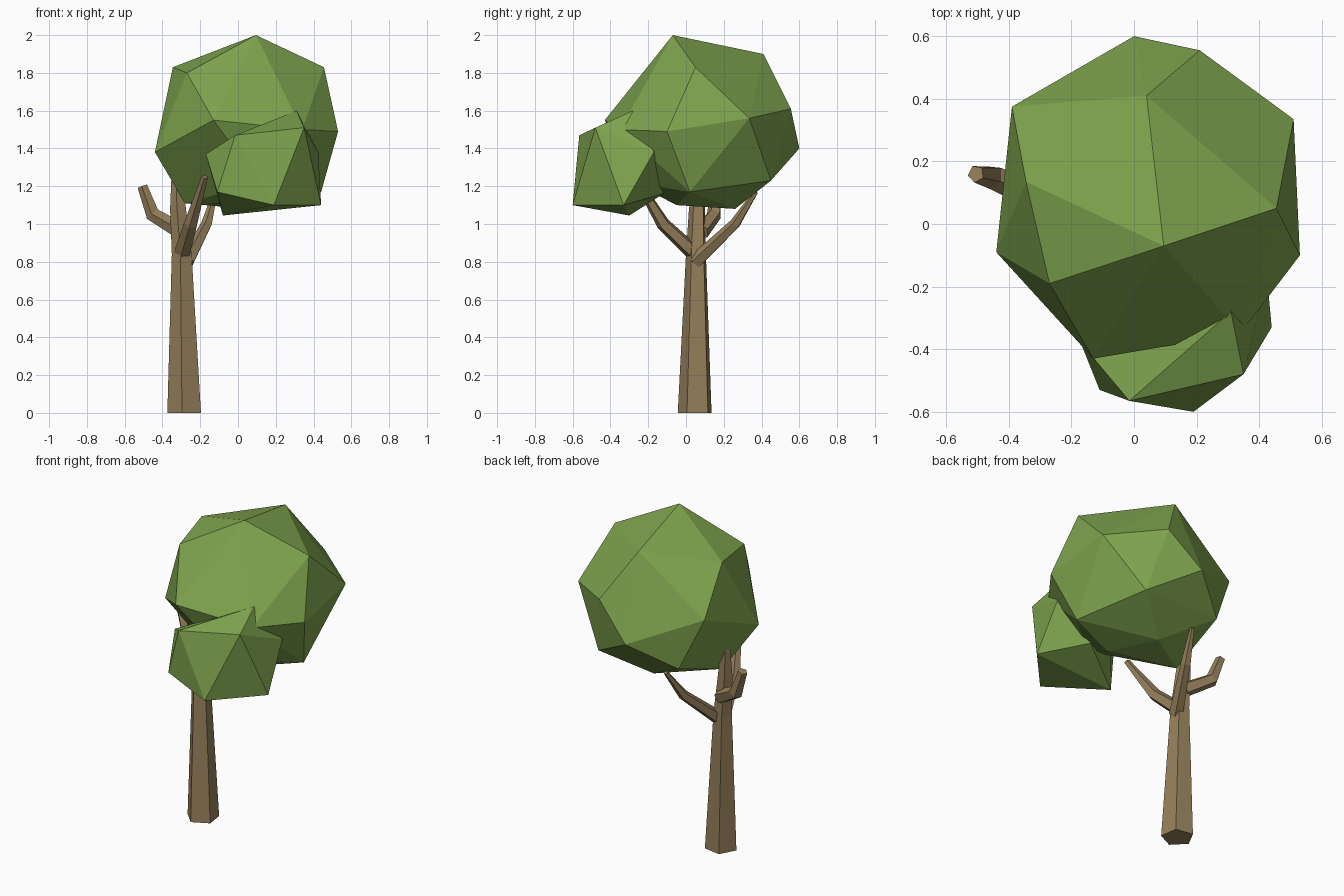
import bpy, bmesh, math
from mathutils import Vector

if "Cube" in bpy.data.objects:
    bpy.data.objects.remove(bpy.data.objects["Cube"])


def material(name, rgb):
    m = bpy.data.materials.new(name)
    m.diffuse_color = (*rgb, 1)
    m.use_nodes = True
    m.node_tree.nodes["Principled BSDF"].inputs["Base Color"].default_value = m.diffuse_color
    return m


LEAF = material("leaf green", (0.21, 0.37, 0.076))
BARK = material("bark brown", (0.305, 0.215, 0.105))


def finish(bm, name, mat):
    bmesh.ops.recalc_face_normals(bm, faces=bm.faces[:])
    me = bpy.data.meshes.new(name)
    bm.to_mesh(me)
    bm.free()
    me.materials.append(mat)
    ob = bpy.data.objects.new(name, me)
    bpy.context.collection.objects.link(ob)


def hull(name, points):
    """Faceted leaf clump wrapped round a few corner points."""
    bm = bmesh.new()
    for p in points:
        bm.verts.new(p)
    out = bmesh.ops.convex_hull(bm, input=bm.verts[:])
    loose = [v for v in bm.verts if not v.link_faces]
    bmesh.ops.delete(bm, geom=loose, context='VERTS')
    finish(bm, name, LEAF)


def limb(name, path, sides=5, start=260):
    """Tapered tube through (x, y, z, radius) stations."""
    bm = bmesh.new()
    pts = [Vector(p[:3]) for p in path]
    rings = []
    for i, p in enumerate(pts):
        t = pts[min(i + 1, len(pts) - 1)] - pts[max(i - 1, 0)]
        if name == "trunk" :
            t = Vector((0, 0, 1))
        q = Vector((0, 0, 1)).rotation_difference(t.normalized())
        ring = []
        for k in range(sides):
            a = math.radians(start) + 2 * math.pi * k / sides
            off = Vector((math.cos(a), math.sin(a), 0)) * path[i][3]
            ring.append(bm.verts.new(p + q @ off))
        rings.append(ring)
    for lo, hi in zip(rings, rings[1:]):
        for k in range(sides):
            n = (k + 1) % sides
            bm.faces.new((lo[k], lo[n], hi[n], hi[k]))
    bm.faces.new(rings[0][::-1])
    bm.faces.new(rings[-1])
    finish(bm, name, BARK)


# Trunk and its branches
limb("trunk", [(-0.28, 0.05, 0, 0.095), (-0.295, 0.055, 0.84, 0.056),
               (-0.315, 0.06, 1.08, 0.045), (-0.33, 0.075, 1.36, 0.018)])
limb("front_branch", [(-0.30, 0.06, 0.83, 0.045), (-0.25, -0.12, 1.0, 0.037),
                      (-0.175, -0.27, 1.25, 0.018)])
limb("left_branch", [(-0.30, 0.08, 0.96, 0.045), (-0.45, 0.15, 1.05, 0.040),
                     (-0.505, 0.16, 1.20, 0.028)])
limb("back_branch", [(-0.27, 0.05, 0.80, 0.042), (-0.165, 0.26, 1.0, 0.03),
                     (-0.12, 0.37, 1.17, 0.013)])

# Large leaf crown, listed from top to bottom
hull("large_crown", [
    (0.095, -0.07, 2.0), (0.04, 0.41, 1.90),
    (0.455, 0.05, 1.83), (-0.345, 0.135, 1.83), (-0.27, -0.19, 1.80),
    (0.21, 0.555, 1.61), (0.51, 0.335, 1.56), (-0.39, 0.375, 1.57),
    (-0.13, -0.43, 1.55), (0.34, -0.35, 1.50), (0.53, -0.10, 1.49),
    (0.0, 0.60, 1.40), (-0.44, -0.09, 1.38),
    (-0.25, 0.43, 1.25), (0.29, 0.45, 1.23), (0.11, -0.28, 1.22),
    (0.44, 0.02, 1.17), (-0.28, 0.04, 1.11), (0.155, -0.05, 1.10),
    (0.04, 0.26, 1.08)])

# Small leaf clump low at the front
hull("small_crown", [
    (0.31, -0.28, 1.60), (0.35, -0.48, 1.51), (-0.015, -0.565, 1.47),
    (0.425, -0.17, 1.38), (-0.17, -0.38, 1.37), (-0.11, -0.53, 1.17),
    (0.19, -0.60, 1.10), (0.44, -0.33, 1.10), (-0.08, -0.30, 1.045),
    (0.22, -0.12, 1.16), (0.05, -0.15, 1.40)])
